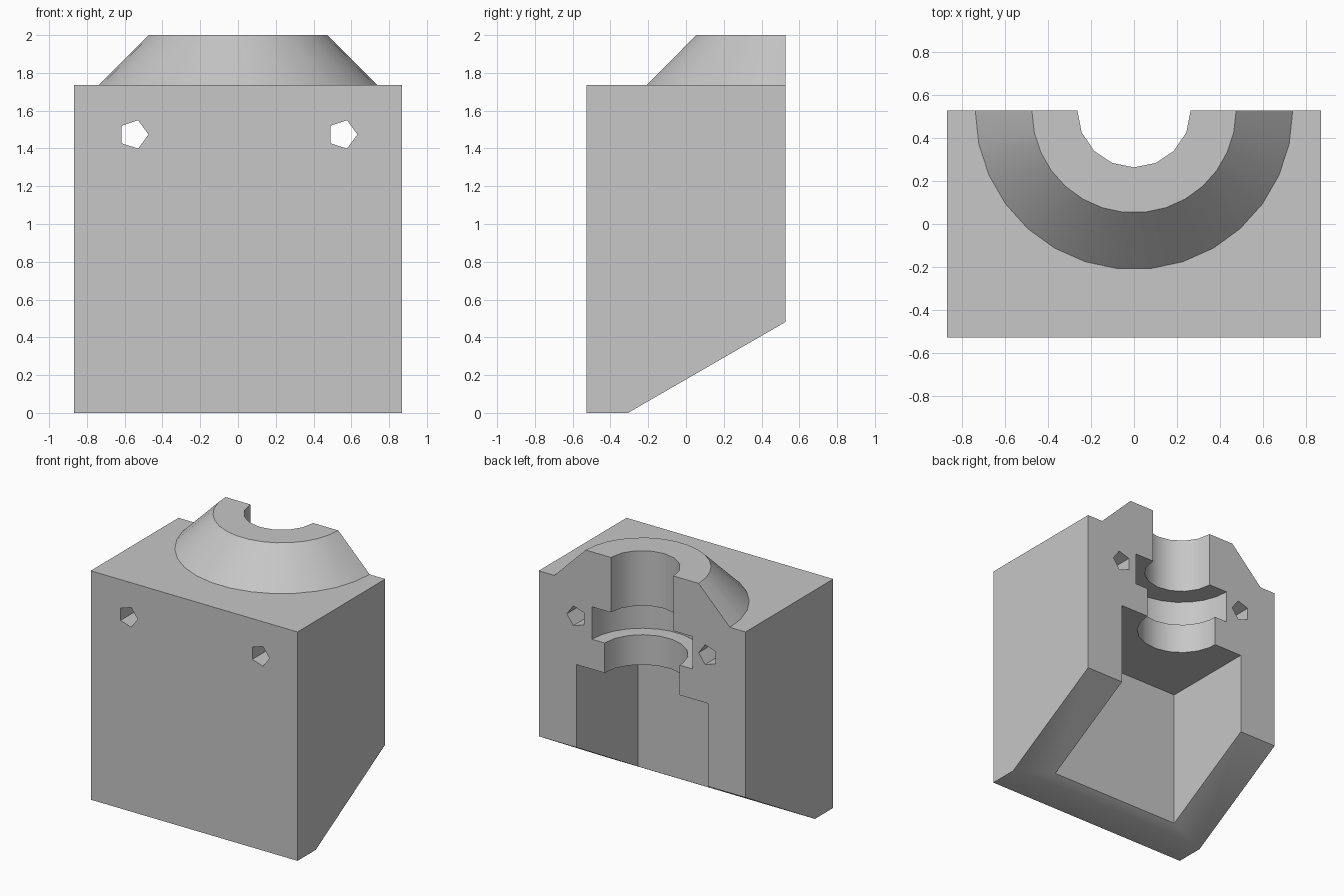
import bpy, bmesh, math

cube = bpy.data.objects.get("Cube")
if cube:
    bpy.data.objects.remove(cube, do_unlink=True)

HALF_W, HALF_D, TOP = 0.868, 0.526, 1.737
BACK = HALF_D          # the split plane, which holds the bore axis
SLOPE = math.tan(math.radians(30))

grey = bpy.data.materials.new("plain grey")
grey.use_nodes = True
grey.diffuse_color = (0.57, 0.57, 0.57, 1)
grey.node_tree.nodes["Principled BSDF"].inputs["Base Color"].default_value = (0.57, 0.57, 0.57, 1)


def finish(bm, name):
    bmesh.ops.recalc_face_normals(bm, faces=bm.faces)
    mesh = bpy.data.meshes.new(name)
    bm.to_mesh(mesh)
    bm.free()
    mesh.materials.append(grey)
    obj = bpy.data.objects.new(name, mesh)
    bpy.context.collection.objects.link(obj)
    return obj


def loft(name, rings):
    """Closed solid through rings of equal point count."""
    bm = bmesh.new()
    rings = [[bm.verts.new(p) for p in ring] for ring in rings]
    n = len(rings[0])
    for a, b in zip(rings, rings[1:]):
        for i in range(n):
            j = (i + 1) % n
            bm.faces.new((a[i], a[j], b[j], b[i]))
    bm.faces.new(rings[0])
    bm.faces.new(rings[-1])
    return finish(bm, name)


def turned(name, sides, profile):
    """Upright turned solid on the bore axis from (radius, z) pairs."""
    turn = [math.tau * i / sides for i in range(sides)]
    return loft(name, [[(r * math.cos(t), BACK + r * math.sin(t), z) for t in turn]
                       for r, z in profile])


def box(name, x, y0, y1, z0, z1):
    return loft(name, [[(-x, y0, z), (x, y0, z), (x, y1, z), (-x, y1, z)] for z in (z0, z1)])


def combine(target, other, operation):
    mod = target.modifiers.new(operation, "BOOLEAN")
    mod.operation, mod.solver, mod.object = operation, "EXACT", other
    other.hide_render = True
    bpy.ops.object.select_all(action="DESELECT")
    target.select_set(True)
    bpy.context.view_layer.objects.active = target
    bpy.ops.object.modifier_apply(modifier=mod.name)
    bpy.data.objects.remove(other, do_unlink=True)


# Block with the sloped underside, left long at the back for trimming
start, end = -0.307, BACK + 0.9
side = [(-HALF_D, 0), (start, 0), (end, (end - start) * SLOPE), (end, TOP), (-HALF_D, TOP)]
body = loft("half_housing", [[(x, y, z) for y, z in side] for x in (-HALF_W, HALF_W)])

# Conical collar on top
combine(body, turned("collar", 30, [(0.737, 1.65), (0.737, TOP), (0.474, 2.0)]), "UNION")

# Split plane at the back
combine(body, box("back_trim", 2, BACK, 3, -1, 3), "DIFFERENCE")

# Bore, groove and neck
for name, sides, radius, low, high in (("bore", 16, 0.263, 1.5, 2.2),
                                       ("groove", 26, 0.421, 1.337, 1.583),
                                       ("neck", 19, 0.316, 1.0, 1.4)):
    combine(body, turned(name, sides, [(radius, low), (radius, high)]), "DIFFERENCE")

# Square chamber open at the back and below
combine(body, box("chamber", 0.553, -0.213, 1, -0.5, 1.11), "DIFFERENCE")

# Five-sided bolt holes
for x in (-0.553, 0.553):
    turn = [math.tau * i / 5 for i in range(5)]
    hole = loft("bolt_hole", [[(x + 0.079 * math.cos(t), y, 1.474 + 0.079 * math.sin(t))
                               for t in turn] for y in (-1, 1)])
    combine(body, hole, "DIFFERENCE")

body.select_set(True)
bpy.context.view_layer.objects.active = body
bpy.ops.object.shade_smooth_by_angle(angle=math.radians(30.5))
